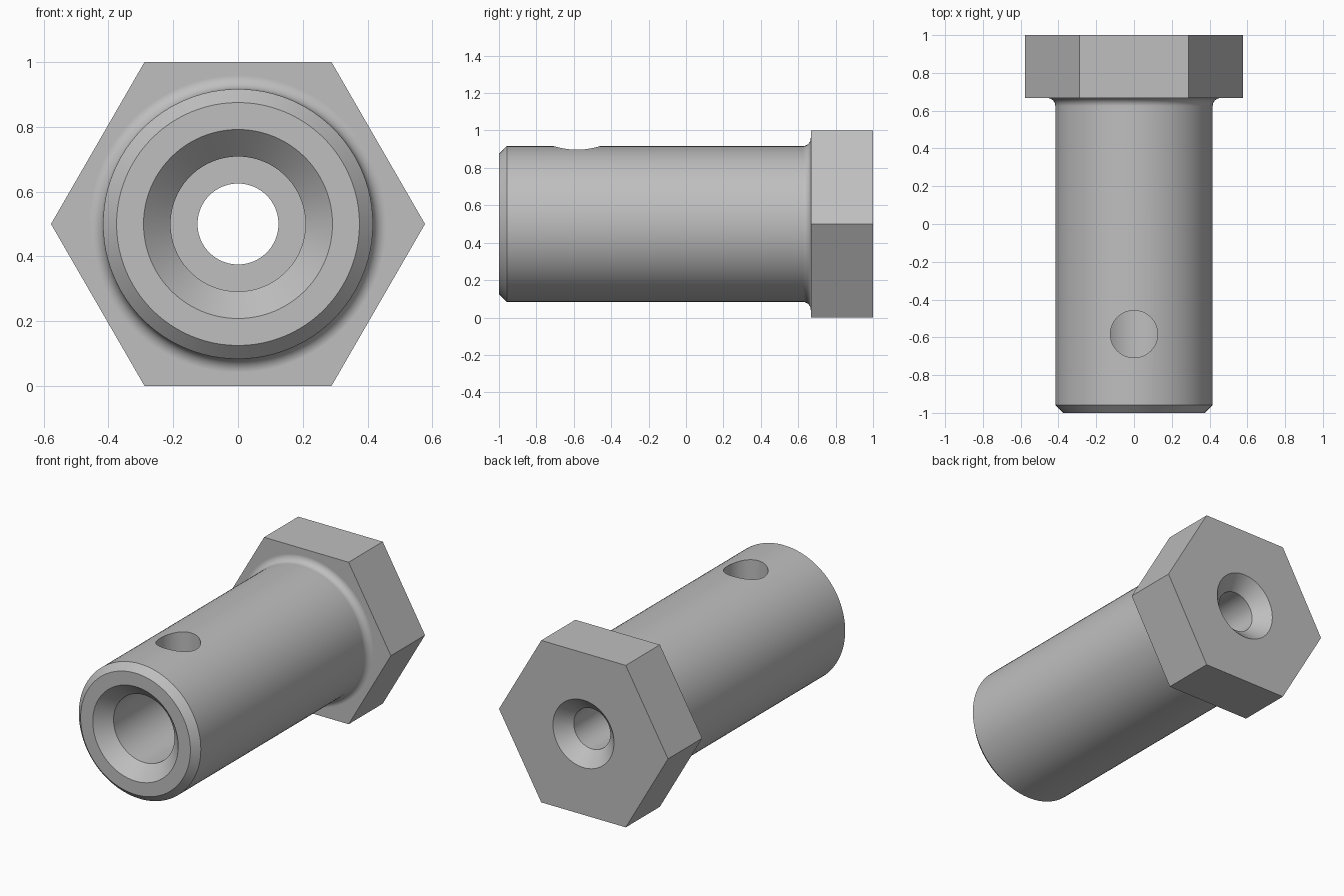
import bpy
import bmesh
from math import pi, sin, cos, radians
from mathutils import Matrix, Vector

cube = bpy.data.objects.get("Cube")
if cube:
    bpy.data.objects.remove(cube, do_unlink=True)

AXIS_Z = 0.5
SEGMENTS = 96

steel = bpy.data.materials.new("grey_steel")
steel.use_nodes = True
grey = (0.52, 0.52, 0.52, 1)
steel.diffuse_color = grey
steel.node_tree.nodes["Principled BSDF"].inputs["Base Color"].default_value = grey


def finish(name, bm):
    bmesh.ops.recalc_face_normals(bm, faces=bm.faces)
    mesh = bpy.data.meshes.new(name)
    bm.to_mesh(mesh)
    bm.free()
    mesh.materials.append(steel)
    obj = bpy.data.objects.new(name, mesh)
    bpy.context.collection.objects.link(obj)
    return obj


def lathe(name, profile, segments=SEGMENTS):
    """Closed solid turned about the bolt axis from (radius, y) points."""
    bm = bmesh.new()
    rings = []
    for r, y in profile:
        rings.append([bm.verts.new((r * cos(2 * pi * i / segments), y,
                                    AXIS_Z + r * sin(2 * pi * i / segments)))
                      for i in range(segments)])
    for a, b in zip(rings, rings[1:]):
        for i in range(segments):
            j = (i + 1) % segments
            bm.faces.new((a[i], a[j], b[j], b[i]))
    bm.faces.new(rings[0])
    bm.faces.new(rings[-1])
    return finish(name, bm)


def boolean(target, other, operation):
    mod = target.modifiers.new(other.name, "BOOLEAN")
    mod.object = other
    mod.operation = operation
    mod.solver = "EXACT"
    bpy.context.view_layer.objects.active = target
    bpy.ops.object.modifier_apply(modifier=mod.name)
    bpy.data.objects.remove(other, do_unlink=True)


# Shank: chamfered tip, straight barrel, fillet under the head
R, F, HEAD_Y = 0.4167, 0.042, 0.667
fillet = [(R + F * (1 - cos(t)), HEAD_Y - F * (1 - sin(t)))
          for t in (radians(15 * k) for k in range(7))]
shank = lathe("shank", [(0.375, -1), (R, -0.958)] + fillet + [(R + F, 0.8)])

# Hexagonal head with points to the sides
head = lathe("head", [(0.5774, HEAD_Y), (0.5774, 1)], 6)

# Stepped bore, countersunk at both ends
bore = lathe("bore_cutter", [(0.392, -1.1), (0.2083, -0.9167), (0.2083, 0),
                             (0.125, 0), (0.125, 0.9167), (0.3083, 1.1)])

# Cross hole through the upper wall only
bm = bmesh.new()
bmesh.ops.create_cone(bm, cap_ends=True, segments=64, radius1=0.125,
                      radius2=0.125, depth=0.6,
                      matrix=Matrix.Translation(Vector((0, -0.583, 0.8))))
cross_hole = finish("cross_hole_cutter", bm)

boolean(shank, head, "UNION")
boolean(shank, bore, "DIFFERENCE")
boolean(shank, cross_hole, "DIFFERENCE")
shank.name = shank.data.name = "hollow_hex_bolt"

# Smooth turned surfaces, crisp edges
bpy.ops.object.select_all(action="DESELECT")
shank.select_set(True)
bpy.context.view_layer.objects.active = shank
bpy.ops.object.shade_smooth_by_angle(angle=radians(30))
weighted = shank.modifiers.new("weighted_normals", "WEIGHTED_NORMAL")
weighted.keep_sharp = True
